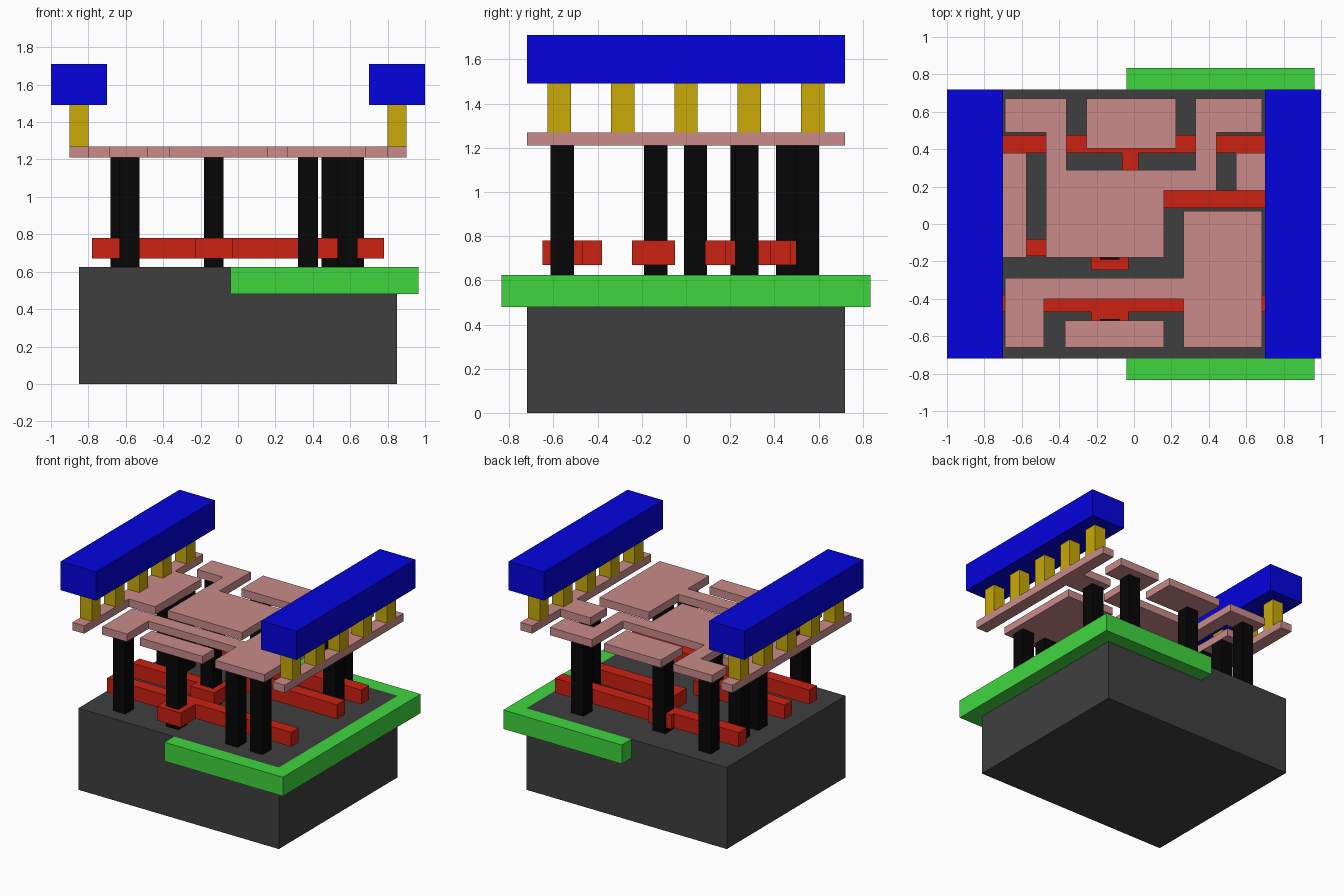
import bpy, bmesh


def material(name, rgb):
    m = bpy.data.materials.new(name)
    # displayed colour converted to linear
    m.diffuse_color = [(c / 255) ** 2.2 for c in rgb] + [1]
    return m


GREY = material("substrate_grey", (65, 65, 65))
GREEN = material("well_green", (65, 213, 65))
RED = material("gate_red", (202, 38, 24))
BLACK = material("plug_black", (14, 14, 14))
PINK = material("wire_pink", (200, 138, 136))
YELLOW = material("via_yellow", (200, 168, 14))
BLUE = material("rail_blue", (12, 12, 222))


def slab(name, pts, z0, z1, mat):
    """Extrude a flat outline from z0 up to z1."""
    bm = bmesh.new()
    face = bm.faces.new([bm.verts.new((x, y, z0)) for x, y in pts])
    ext = bmesh.ops.extrude_face_region(bm, geom=[face], use_keep_orig=True)
    top = [v for v in ext["geom"] if isinstance(v, bmesh.types.BMVert)]
    bmesh.ops.translate(bm, verts=top, vec=(0, 0, z1 - z0))
    bmesh.ops.recalc_face_normals(bm, faces=bm.faces)
    me = bpy.data.meshes.new(name)
    bm.to_mesh(me)
    bm.free()
    me.materials.append(mat)
    ob = bpy.data.objects.new(name, me)
    bpy.context.collection.objects.link(ob)
    return ob


def box(name, x0, x1, y0, y1, z0, z1, mat):
    return slab(name, [(x0, y0), (x1, y0), (x1, y1), (x0, y1)], z0, z1, mat)


# Substrate block and the U-shaped well wrapped around its right half
box("substrate", -0.85, 0.85, -0.72, 0.72, 0, 0.625, GREY)
slab("well_collar", [(-0.04, -0.835), (0.965, -0.835), (0.965, 0.835), (-0.04, 0.835),
                     (-0.04, 0.72), (0.85, 0.72), (0.85, -0.72), (-0.04, -0.72)],
     0.48, 0.625, GREEN)

# Gate bars with contact pads, floating above the substrate
G0, G1 = 0.67, 0.78
slab("gate_front", [(-0.78, -0.47), (-0.23, -0.47), (-0.23, -0.65), (-0.03, -0.65),
                    (-0.03, -0.47), (0.78, -0.47), (0.78, -0.38), (-0.78, -0.38)], G0, G1, RED)
slab("gate_middle", [(-0.78, -0.17), (-0.23, -0.17), (-0.23, -0.245), (-0.03, -0.245),
                     (-0.03, -0.05), (-0.23, -0.05), (-0.23, -0.08), (-0.78, -0.08)], G0, G1, RED)
slab("gate_back", [(-0.78, 0.38), (-0.065, 0.38), (-0.065, 0.085), (0.78, 0.085),
                   (0.78, 0.18), (0.025, 0.18), (0.025, 0.38), (0.78, 0.38), (0.78, 0.475),
                   (-0.03, 0.475), (-0.03, 0.505), (-0.23, 0.505), (-0.23, 0.475),
                   (-0.78, 0.475)], G0, G1, RED)

# Contact plugs
plugs = [(-0.58, -0.56), (-0.13, -0.56), (0.375, -0.56), (0.585, -0.56), (-0.13, -0.137),
         (-0.13, 0.46), (-0.63, 0.043), (-0.63, 0.255), (0.62, 0.275),
         (-0.58, 0.55), (0.5, 0.55)]
for i, (x, y) in enumerate(plugs):
    box(f"contact_plug_{i + 1}", x - 0.053, x + 0.053, y - 0.053, y + 0.053, 0.625, 1.21, BLACK)

# Flat wiring layer
W0, W1 = 1.21, 1.27
slab("wire_output", [(-0.69, 0.67), (-0.36, 0.67), (-0.36, 0.29), (0.33, 0.29), (0.33, 0.67),
                     (0.685, 0.67), (0.685, 0.49), (0.44, 0.49), (0.44, 0.18), (0.16, 0.18),
                     (0.16, -0.18), (-0.47, -0.18), (-0.47, 0.49), (-0.69, 0.49)], W0, W1, PINK)
slab("wire_front", [(-0.69, -0.66), (-0.48, -0.66), (-0.48, -0.4), (0.265, -0.4),
                    (0.265, -0.66), (0.685, -0.66), (0.685, 0.07), (0.265, 0.07),
                    (0.265, -0.29), (-0.69, -0.29)], W0, W1, PINK)
box("wire_pad_back", -0.255, 0.225, 0.405, 0.67, W0, W1, PINK)
box("wire_pad_front", -0.37, 0.16, -0.66, -0.515, W0, W1, PINK)

# Side strips with an inward tab, vias and top rails on both sides
for side, s, tab, t0, t1 in (("left", -1, 0.575, -0.18, 0.38), ("right", 1, 0.545, 0.18, 0.38)):
    slab(f"side_strip_{side}", [(s * x, y) for x, y in (
        (0.9, -0.72), (0.9, 0.72), (0.8, 0.72), (0.8, t1), (tab, t1), (tab, t0),
        (0.8, t0), (0.8, -0.72))], W0, W1, PINK)
    for i in range(5):
        y = (i - 2) * 0.287
        xs = sorted((s * 0.8, s * 0.9))
        box(f"via_{side}_{i + 1}", *xs, y - 0.053, y + 0.053, 1.27, 1.49, YELLOW)
    box(f"top_rail_{side}", *sorted((s * 0.7, s * 1.0)), -0.72, 0.72, 1.49, 1.71, BLUE)
